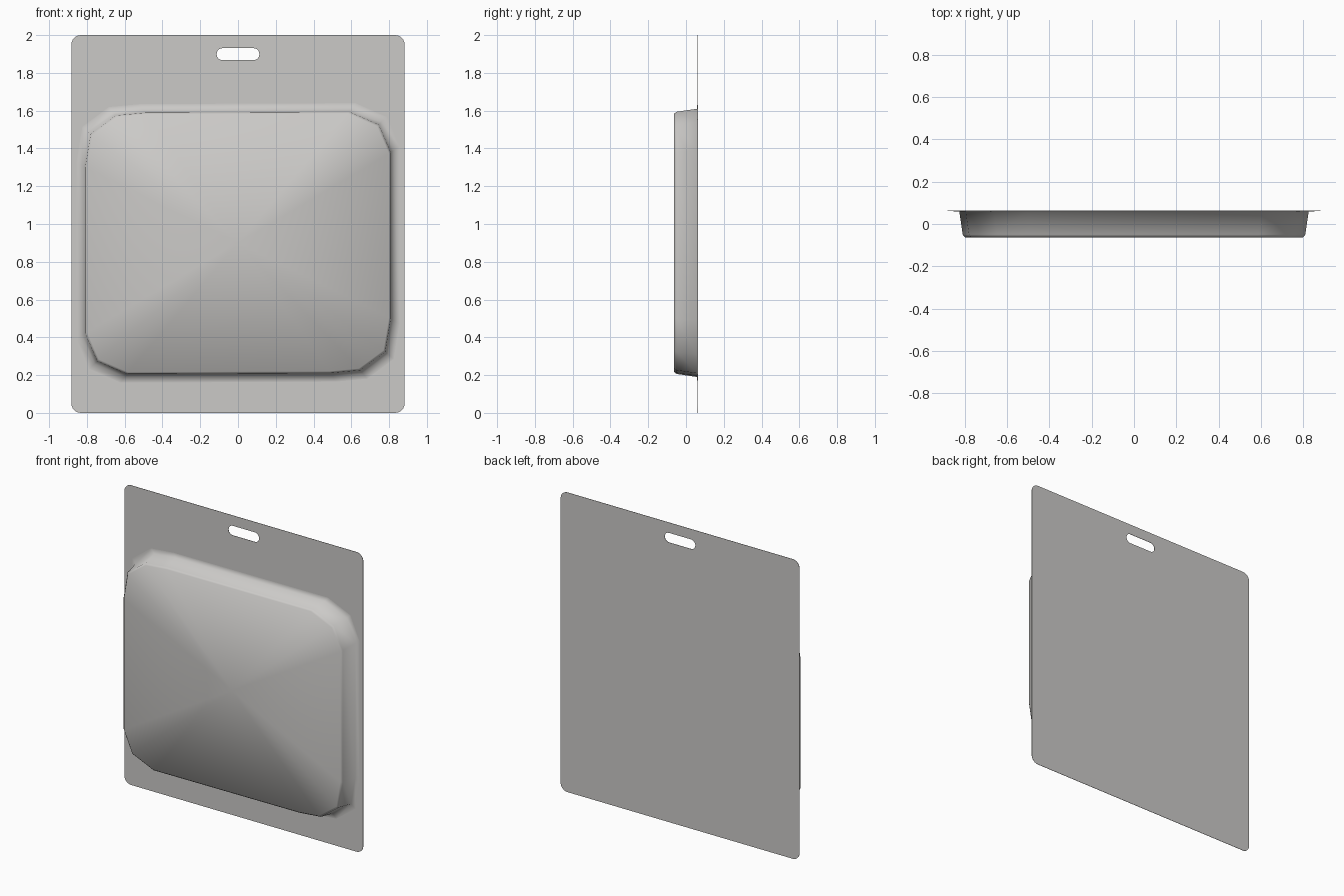
import bpy
import bmesh
from math import pi, cos, sin

cube = bpy.data.objects.get("Cube")
if cube:
    bpy.data.objects.remove(cube, do_unlink=True)


def material(name, colour):
    mat = bpy.data.materials.new(name)
    mat.use_nodes = True
    mat.diffuse_color = colour
    mat.node_tree.nodes["Principled BSDF"].inputs["Base Color"].default_value = colour
    return mat


grey = material("pale grey", (0.6, 0.59, 0.575, 1))


def rounded_rect(cx, cz, half_x, half_z, r, steps=6):
    """Outline of a rounded rectangle, anticlockwise."""
    pts = []
    for q, (sx, sz) in enumerate([(1, 1), (-1, 1), (-1, -1), (1, -1)]):
        for i in range(steps + 1):
            a = (q + i / steps) * pi / 2
            pts.append((cx + sx * (half_x - r) + r * cos(a),
                        cz + sz * (half_z - r) + r * sin(a)))
    return pts


# Backing card with a hanging slot
curve = bpy.data.curves.new("backing_card", "CURVE")
curve.dimensions = "2D"
curve.fill_mode = "BOTH"
curve.extrude = 0.001
for outline in (rounded_rect(0, 1, 0.882, 1, 0.05),
                rounded_rect(0, 1.899, 0.113, 0.032, 0.0315)):
    spline = curve.splines.new("POLY")
    spline.points.add(len(outline) - 1)
    for point, (x, z) in zip(spline.points, outline):
        point.co = (x, z, 0, 1)
    spline.use_cyclic_u = True
card = bpy.data.objects.new("backing_card", curve)
bpy.context.collection.objects.link(card)
card.rotation_euler.x = pi / 2
card.location.y = 0.062
curve.materials.append(grey)
bpy.context.view_layer.objects.active = card
card.select_set(True)
bpy.ops.object.convert(target="MESH")

# Blister bubble: half an outline, repeated by a half turn about its centre
CENTRE_Z = 0.9
half = [(0.5, -0.705), (0.66, -0.69), (0.795, -0.59), (0.825, -0.41),
        (0.825, 0.49), (0.76, 0.64), (0.6, 0.71)]
outline = half + [(-x, -z) for x, z in half]

# Rings from the flange on the card to the front face: inset, depth
rings = [(-0.03, 0.0605), (0, 0.058), (0.016, -0.05), (0.026, -0.063)]
bm = bmesh.new()
loops = []
for inset, y in rings:
    sx, sz = 1 - inset / 0.825, 1 - inset / 0.71
    loops.append([bm.verts.new((x * sx, y, CENTRE_Z + z * sz)) for x, z in outline])
n = len(outline)
for low, high in zip(loops, loops[1:]):
    for i in range(n):
        j = (i + 1) % n
        bm.faces.new((low[i], low[j], high[j], high[i]))
# Front face fans out from a middle point
middle = bm.verts.new((0, -0.063, CENTRE_Z))
for i in range(n):
    bm.faces.new((loops[-1][i], loops[-1][(i + 1) % n], middle))
bmesh.ops.recalc_face_normals(bm, faces=bm.faces)
if middle.normal.y > 0:
    bmesh.ops.reverse_faces(bm, faces=bm.faces)
for face in bm.faces:
    face.smooth = True
mesh = bpy.data.meshes.new("blister_bubble")
bm.to_mesh(mesh)
bm.free()
mesh.materials.append(grey)
bubble = bpy.data.objects.new("blister_bubble", mesh)
bpy.context.collection.objects.link(bubble)
